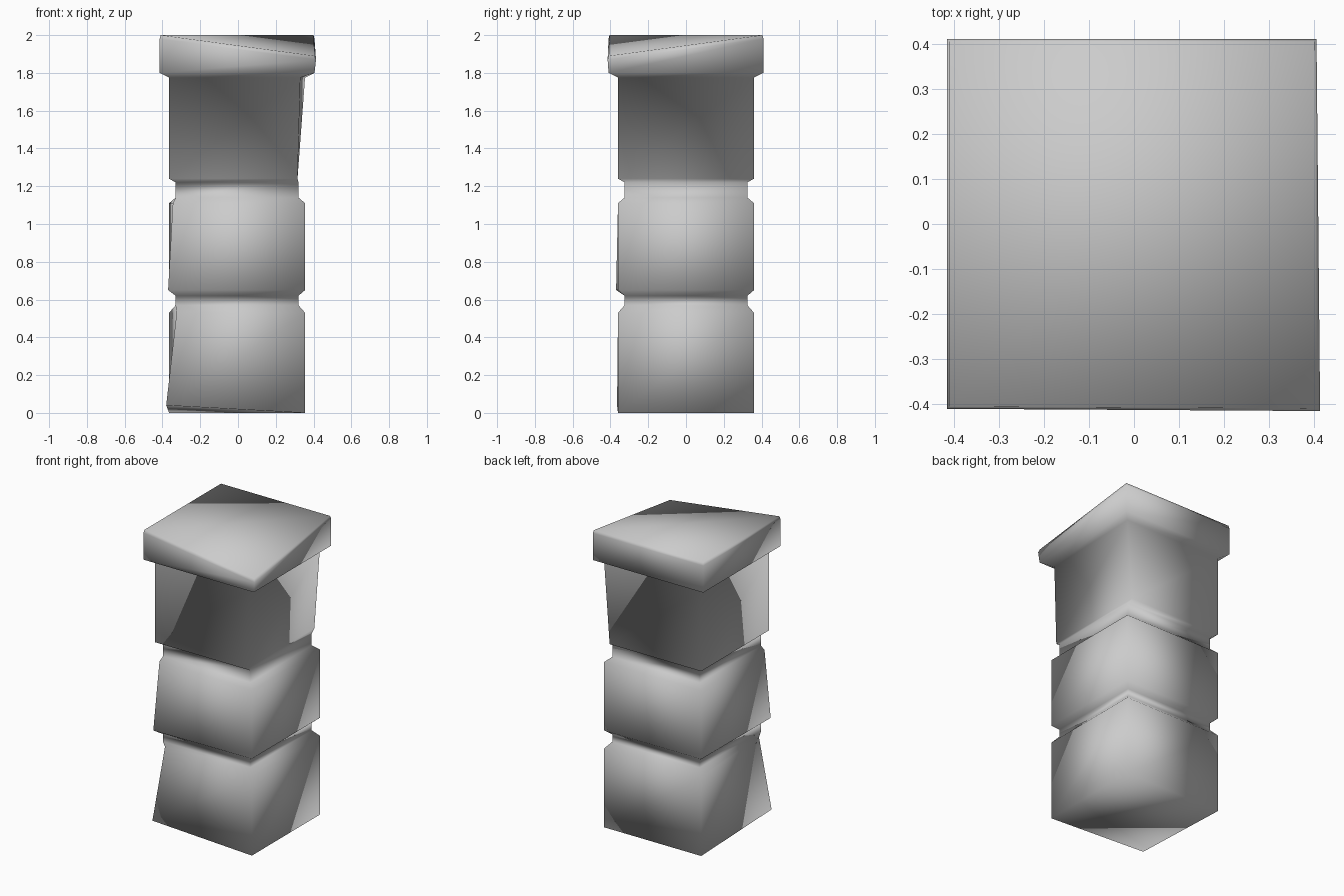
import bpy, bmesh

cube = bpy.data.objects.get("Cube")
if cube:
    bpy.data.objects.remove(cube, do_unlink=True)

# One plain stone colour
stone = bpy.data.materials.new("grey_stone")
stone.use_nodes = True
colour = (0.6, 0.6, 0.6, 1)
stone.diffuse_color = colour
stone.node_tree.nodes["Principled BSDF"].inputs["Base Color"].default_value = colour

CORNERS = [(-1, -1), (1, -1), (1, 1), (-1, 1)]
FRONT_LEFT, FRONT_RIGHT, BACK_RIGHT, BACK_LEFT = range(4)

# Square profile from foot to cap: height, half width
PROFILE = [
    (0.0, 0.36), (0.53, 0.36), (0.57, 0.325), (0.62, 0.325),   # base block, groove
    (0.65, 0.36), (1.11, 0.36), (1.14, 0.325), (1.22, 0.325),  # middle block, groove
    (1.24, 0.36), (1.775, 0.36),                               # shaft
    (1.80, 0.41), (1.98, 0.41), (2.0, 0.405),                  # cap
]

# Worn corners: (ring, corner) -> offset
WEAR = {
    (0, FRONT_LEFT): (-0.015, -0.005, 0.04),
    (1, FRONT_LEFT): (0.04, 0.05, 0),
    (4, FRONT_LEFT): (-0.005, -0.01, 0),
    (5, FRONT_LEFT): (0.02, 0.02, 0),
    (8, FRONT_RIGHT): (-0.04, 0, 0),
    (9, FRONT_RIGHT): (-0.025, 0, 0),
    (8, BACK_RIGHT): (-0.04, 0, 0),
    (11, FRONT_RIGHT): (0.008, -0.005, -0.11),
    (12, FRONT_RIGHT): (0.006, -0.004, -0.11),
}

bm = bmesh.new()
rings = []
for r, (z, half) in enumerate(PROFILE):
    ring = []
    for c, (sx, sy) in enumerate(CORNERS):
        dx, dy, dz = WEAR.get((r, c), (0, 0, 0))
        ring.append(bm.verts.new((sx * half - 0.005 + dx, sy * half + dy, z + dz)))
    rings.append(ring)

# Walls between neighbouring rings
for low, high in zip(rings, rings[1:]):
    for i in range(4):
        j = (i + 1) % 4
        bm.faces.new((low[i], low[j], high[j], high[i]))

# Foot, and a top folded along the ridge beside its worn corner
bm.faces.new(rings[0][::-1])
top = rings[-1]
bm.faces.new((top[0], top[1], top[2]))
bm.faces.new((top[0], top[2], top[3]))

bmesh.ops.recalc_face_normals(bm, faces=bm.faces)
for face in bm.faces:
    face.smooth = True

mesh = bpy.data.meshes.new("stone_pillar")
bm.to_mesh(mesh)
bm.free()
mesh.materials.append(stone)
pillar = bpy.data.objects.new("stone_pillar", mesh)
bpy.context.collection.objects.link(pillar)
